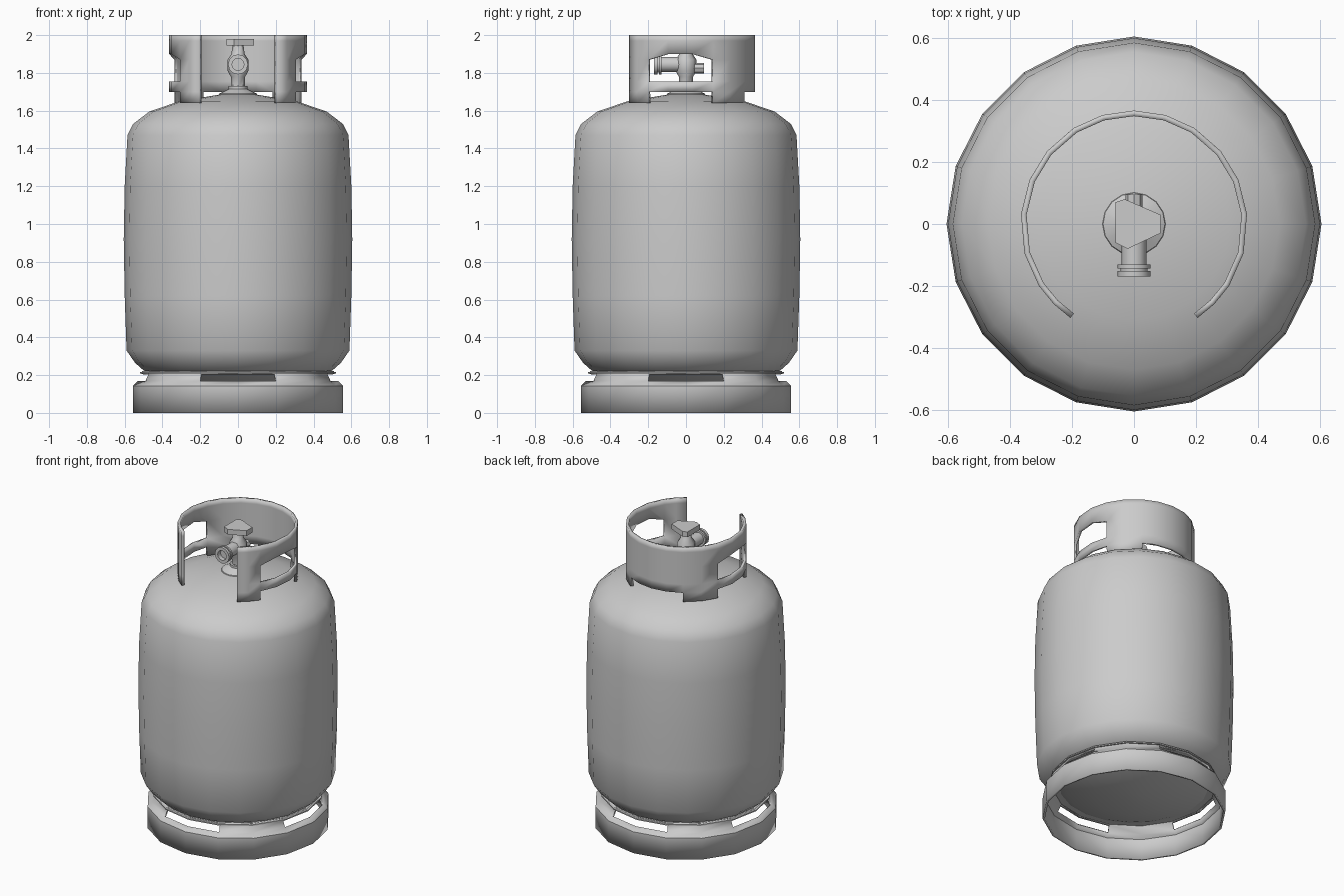
import bpy, bmesh, math
from mathutils import Vector, Matrix

cube = bpy.data.objects.get("Cube")
if cube:
    bpy.data.objects.remove(cube, do_unlink=True)

grey = bpy.data.materials.new("painted grey steel")
grey.use_nodes = True
colour = (0.6, 0.6, 0.6, 1)
grey.diffuse_color = colour
grey.node_tree.nodes["Principled BSDF"].inputs["Base Color"].default_value = colour


def finish(name, bm, angle=40, thickness=0):
    """Turn a bmesh into a shaded, optionally thickened object."""
    bmesh.ops.recalc_face_normals(bm, faces=bm.faces)
    mesh = bpy.data.meshes.new(name)
    bm.to_mesh(mesh)
    bm.free()
    mesh.materials.append(grey)
    obj = bpy.data.objects.new(name, mesh)
    bpy.context.collection.objects.link(obj)
    bpy.ops.object.select_all(action='DESELECT')
    obj.select_set(True)
    bpy.context.view_layer.objects.active = obj
    bpy.ops.object.shade_smooth_by_angle(angle=math.radians(angle))
    if thickness:
        mod = obj.modifiers.new("sheet thickness", 'SOLIDIFY')
        mod.thickness = thickness
        mod.offset = 0
    return obj


def lathe(profile, sides, matrix=Matrix()):
    """Spin (radius, height) points about z; capped at both ends."""
    bm = bmesh.new()
    rings = []
    for r, z in profile:
        rings.append([bm.verts.new(matrix @ Vector((
            r * math.sin(math.tau * i / sides),
            -r * math.cos(math.tau * i / sides), z))) for i in range(sides)])
    for a, b in zip(rings, rings[1:]):
        for i in range(sides):
            j = (i + 1) % sides
            bm.faces.new((a[i], a[j], b[j], b[i]))
    bm.faces.new(rings[0])
    bm.faces.new(rings[-1])
    return bm


# Pressure vessel with domed ends
finish("tank_body", lathe([
    (0.05, 0.12), (0.25, 0.14), (0.42, 0.19), (0.50, 0.225), (0.545, 0.265), (0.59, 0.33),
    (0.60, 0.62), (0.605, 0.92), (0.60, 1.2), (0.585, 1.47), (0.555, 1.53),
    (0.47, 1.595), (0.31, 1.65), (0.10, 1.685)], 20), 60)

# Weld lip between tank and foot
finish("weld_lip", lathe([(0.47, 0.205), (0.52, 0.208), (0.52, 0.216), (0.47, 0.222)], 16))

# Foot ring with four slots
bm = lathe([(0.55, 0), (0.55, 0.14), (0.525, 0.165), (0.505, 0.205), (0.50, 0.22)], 16)
gone = []
for f in bm.faces:
    c = f.calc_center_median()
    cap = len(f.verts) > 4
    facing = max(abs(c.x), abs(c.y)) / max(c.xy.length, 0.001)
    if cap or (0.17 < c.z < 0.2 and facing > 0.92):
        gone.append(f)
bmesh.ops.delete(bm, geom=gone, context='FACES')
finish("foot_ring", bm, 35, 0.014)

# Guard collar: open at the front, four legs, a window and rail on each side
half = [34, 45, 57, 75, 95, 113, 130, 148, 164, 180]
angles = half + [360 - a for a in reversed(half[:-1])]
heights = [1.64, 1.70, 1.755, 1.87, 1.97, 2.0]
bm = bmesh.new()
grid = []
for a in angles:
    t = math.radians(a)
    arch = 0.03 if min(a, 360 - a) in (75, 95) else 0
    grid.append([bm.verts.new((0.357 * math.sin(t), -0.357 * math.cos(t),
                               z + (arch if row == 3 else 0)))
                 for row, z in enumerate(heights)])
for i in range(len(angles) - 1):
    mid = (angles[i] + angles[i + 1]) / 2
    mid = min(mid, 360 - mid)
    side = 57 < mid < 113
    leg = mid < 57 or 113 < mid < 148
    for row in range(len(heights) - 1):
        if (row == 0 and not leg) or (row == 2 and side):
            continue
        a, b = grid[i], grid[i + 1]
        bm.faces.new((a[row], b[row], b[row + 1], a[row + 1]))
bmesh.ops.delete(bm, geom=[v for v in bm.verts if not v.link_faces], context='VERTS')
finish("guard_collar", bm, 35, 0.018)

# Valve neck, body and spindle
finish("valve_base", lathe([(0.105, 1.675), (0.10, 1.69), (0.05, 1.715), (0.05, 1.73)], 16))
finish("valve_stem", lathe([(0.038, 1.72), (0.038, 1.78), (0.055, 1.81), (0.055, 1.87),
                            (0.035, 1.9), (0.028, 1.955)], 8))

# Outlet pointing forward, relief port pointing back
forward = Matrix.Translation((0, 0, 1.845)) @ Matrix.Rotation(math.pi / 2, 4, 'X')
finish("valve_outlet", lathe([
    (0.04, 0), (0.04, 0.13), (0.053, 0.13), (0.053, 0.143), (0.044, 0.143), (0.044, 0.152),
    (0.053, 0.152), (0.053, 0.17), (0.032, 0.17), (0.032, 0.14)], 12, forward))
backward = Matrix.Translation((0, 0, 1.825)) @ Matrix.Rotation(-math.pi / 2, 4, 'X')
finish("relief_port", lathe([(0.028, 0), (0.028, 0.095)], 8, backward))

# Rounded triangular hand wheel
bm = bmesh.new()
outline = [(-0.06, 0.07), (-0.03, 0.08), (0.085, 0.03), (0.085, -0.03), (-0.02, -0.08), (-0.06, -0.06)]
base = bm.faces.new([bm.verts.new((x, y, 1.945)) for x, y in outline])
top = bmesh.ops.extrude_face_region(bm, geom=[base])["geom"]
bmesh.ops.translate(bm, vec=(0, 0, 0.035), verts=[v for v in top if isinstance(v, bmesh.types.BMVert)])
finish("hand_wheel", bm, 30)
